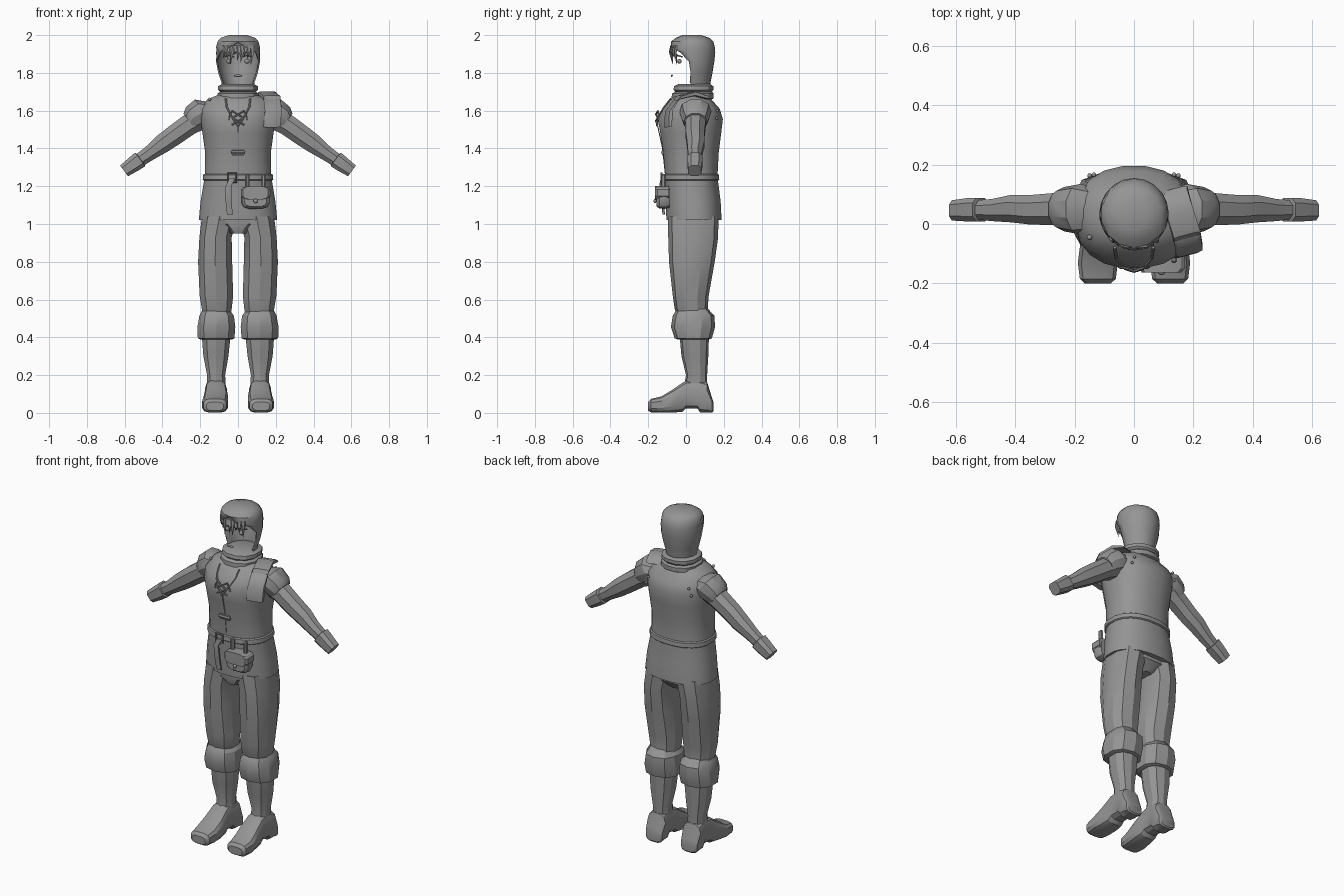
import bpy, bmesh, math
from mathutils import Vector

if "Cube" in bpy.data.objects:
    bpy.data.objects.remove(bpy.data.objects["Cube"])

grey = bpy.data.materials.new("plain grey")
grey.use_nodes = True
COLOUR = (0.3, 0.3, 0.3, 1)
grey.diffuse_color = COLOUR
grey.node_tree.nodes["Principled BSDF"].inputs["Base Color"].default_value = COLOUR


def finish(name, bm, angle=30):
    mesh = bpy.data.meshes.new(name)
    bm.to_mesh(mesh)
    bm.free()
    mesh.materials.append(grey)
    ob = bpy.data.objects.new(name, mesh)
    bpy.context.collection.objects.link(ob)
    smooth(ob, angle)
    return ob


def smooth(ob, angle=30):
    bpy.ops.object.select_all(action='DESELECT')
    ob.select_set(True)
    bpy.context.view_layer.objects.active = ob
    bpy.ops.object.shade_smooth_by_angle(angle=math.radians(angle))


def ring(c, u, v, n=8, p=2.0, turn=0.5):
    """Rounded section about c with half axes u and v."""
    c, u, v = Vector(c), Vector(u), Vector(v)
    pts = []
    for i in range(n):
        a = 2 * math.pi * (i + turn) / n
        co, si = math.cos(a), math.sin(a)
        pts.append(c + u * math.copysign(abs(co) ** (2 / p), co)
                   + v * math.copysign(abs(si) ** (2 / p), si))
    return pts


def loft(name, rings, angle=30, closed=True):
    bm = bmesh.new()
    rows = [[bm.verts.new(q) for q in r] for r in rings]
    n = len(rows[0])
    for a, b in zip(rows, rows[1:]):
        for i in range(n if closed else n - 1):
            j = (i + 1) % n
            bm.faces.new((a[i], a[j], b[j], b[i]))
    if closed:
        bm.faces.new(rows[0])
        bm.faces.new(rows[-1])
    else:
        bmesh.ops.remove_doubles(bm, verts=bm.verts, dist=0.0005)
    bmesh.ops.recalc_face_normals(bm, faces=bm.faces)
    return finish(name, bm, angle)


def upright(name, rows, n=8, p=2.4, angle=30, turn=0.5):
    """Rows are (z, x0, x1, y0, y1)."""
    return loft(name, [ring(((x0 + x1) / 2, (y0 + y1) / 2, z), ((x1 - x0) / 2, 0, 0),
                            (0, (y1 - y0) / 2, 0), n, p, turn)
                       for z, x0, x1, y0, y1 in rows], angle)


def box(name, centre, size, bevel=0.006):
    bm = bmesh.new()
    bmesh.ops.create_cube(bm, size=1)
    bmesh.ops.scale(bm, vec=size, verts=bm.verts)
    bmesh.ops.translate(bm, vec=centre, verts=bm.verts)
    if bevel:
        bmesh.ops.bevel(bm, geom=bm.edges[:], offset=bevel, segments=1, affect='EDGES')
    return finish(name, bm)


def ball(name, centre, size):
    bm = bmesh.new()
    bmesh.ops.create_uvsphere(bm, u_segments=10, v_segments=6, radius=1)
    bmesh.ops.scale(bm, vec=size, verts=bm.verts)
    bmesh.ops.translate(bm, vec=centre, verts=bm.verts)
    return finish(name, bm, 60)


def tube(name, pts, r, loop=False):
    cu = bpy.data.curves.new(name, 'CURVE')
    cu.dimensions, cu.bevel_depth, cu.bevel_resolution = '3D', r, 1
    cu.use_fill_caps = True
    sp = cu.splines.new('POLY')
    sp.points.add(len(pts) - 1)
    for q, co in zip(sp.points, pts):
        q.co = (*co, 1)
    sp.use_cyclic_u = loop
    cu.materials.append(grey)
    ob = bpy.data.objects.new(name, cu)
    bpy.context.collection.objects.link(ob)
    bpy.ops.object.select_all(action='DESELECT')
    ob.select_set(True)
    bpy.context.view_layer.objects.active = ob
    bpy.ops.object.convert(target='MESH')
    smooth(bpy.context.view_layer.objects.active, 50)


def even(rows):
    return [(z, -h, h, y0, y1) for z, h, y0, y1 in rows]


# Tunic, belt, scarf and trouser seat
upright("tunic", even([(1.02, .21, -.105, .19), (1.12, .2, -.11, .185), (1.25, .178, -.112, .168),
                       (1.38, .176, -.122, .175), (1.48, .19, -.138, .188), (1.555, .2, -.15, .197),
                       (1.61, .2, -.125, .18), (1.66, .165, -.085, .135), (1.69, .09, -.05, .12)]),
        n=20, p=2.3, angle=40)
upright("belt", even([(1.23, .183, -.117, .172), (1.235, .189, -.123, .178),
                      (1.26, .187, -.121, .176), (1.265, .18, -.115, .17)]), n=20, p=2.3)
upright("scarf", even([(1.655, .09, -.06, .13), (1.665, .112, -.08, .15), (1.69, .112, -.078, .15),
                       (1.70, .098, -.06, .14), (1.71, .11, -.07, .148), (1.73, .108, -.066, .148),
                       (1.74, .088, -.045, .13)]), n=12, p=2.2)
upright("trouser_seat", even([(.95, .05, -.07, .12), (1.0, .17, -.09, .165),
                              (1.1, .18, -.09, .16)]), n=12)

# Hood: open at the face, closing into a brim at the crown (z, half width, y0, y1, arc start)
hood = []
for z, h, y0, y1, start in [(1.69, .08, -.02, .125, 0), (1.75, .088, -.07, .13, -.1),
                            (1.80, .105, -.08, .14, -.05), (1.86, .117, -.085, .15, -.15),
                            (1.91, .117, -.085, .155, -.6), (1.935, .116, -.087, .153, -1.2),
                            (1.965, .112, -.08, .145, -math.pi / 2),
                            (1.985, .095, -.055, .125, -math.pi / 2),
                            (2.0, .05, -.02, .08, -math.pi / 2),
                            (2.0, .0, .03, .03, -math.pi / 2)]:
    arc = []
    for i in range(15):
        a = start + (math.pi - 2 * start) * i / 14
        arc.append((h * math.cos(a), (y0 + y1) / 2 + (y1 - y0) / 2 * math.sin(a), z))
    hood.append(arc)
hood_ob = loft("hood", hood, 35, closed=False)
rim = hood_ob.modifiers.new("cloth thickness", 'SOLIDIFY')
rim.thickness, rim.offset = .008, -1

# Face details inside the hood opening
for i in range(9):
    x = -.072 + .018 * i
    y = -.075 + 5 * x * x
    tip = 1.885 - .02 * (i % 3) + .01 * (i % 2)
    loft("hair_lock", [ring((x, y, 1.945), (.014, 0, 0), (0, .009, 0), 5),
                       ring((x + .004, y - .008, 1.91), (.011, 0, 0), (0, .008, 0), 5),
                       ring((x - .004, y, tip), (.001, 0, 0), (0, .001, 0), 5)])
for s in (1, -1):
    ball("eye", (s * .048, -.035, 1.862), (.015, .012, .013))
    tube("eyebrow", [(s * .02, -.05, 1.884), (s * .05, -.045, 1.893), (s * .078, -.02, 1.885)], .004)
ball("mouth", (0, -.075, 1.785), (.025, .005, .006))

# Arms, shoulder caps, cuffs
for s, side in ((1, "left"), (-1, "right")):
    def limb(name, rows, n=8, p=2.2):
        # Rows are (x, z, half height, half depth, y)
        loft(side + name, [ring((s * x, y, z), (s * hz * .6, 0, hz * .8), (0, hy, 0), n, p)
                           for x, z, hz, hy, y in rows])
    limb("_shoulder_cap", [(.12, 1.6, .06, .075, .045), (.18, 1.594, .085, .085, .05),
                           (.235, 1.563, .072, .075, .05), (.255, 1.54, .058, .062, .05)], 10)
    limb("_sleeve", [(.18, 1.57, .07, .065, .05), (.26, 1.525, .06, .058, .05),
                     (.34, 1.468, .058, .053, .048), (.40, 1.425, .054, .05, .052),
                     (.47, 1.373, .042, .04, .047), (.54, 1.325, .037, .033, .048)])
    limb("_cuff", [(.515, 1.345, .03, .03, .048), (.518, 1.342, .047, .042, .048),
                   (.545, 1.322, .045, .042, .048), (.603, 1.281, .037, .036, .046)], 8, 3)
    for x, y, z in ((.135, .166, 1.6), (.15, .163, 1.56)):
        ball("stud", (s * x, y, z), (.008, .008, .008))
    ball("shoulder_stud", (s * .15, -.045, 1.66), (.009, .009, .009))

    # Trousers, knee bands and boots
    def leg(name, rows, n=10, p=2.4):
        rows = [(z, min(s * a, s * b), max(s * a, s * b), y0, y1) for z, a, b, y0, y1 in rows]
        upright(side + name, rows, n, p, 28)
    leg("_trouser_leg", [(.5, .04, .19, -.04, .12), (.55, .03, .195, -.06, .115),
                         (.62, .022, .207, -.07, .12), (.8, .027, .215, -.09, .152),
                         (.93, .03, .208, -.094, .17), (1.04, .0, .195, -.095, .172)])
    leg("_knee_band", [(.388, .03, .2, -.04, .12), (.395, .015, .217, -.06, .137),
                       (.455, .01, .219, -.08, .154), (.515, .018, .208, -.07, .15),
                       (.53, .03, .2, -.06, .135), (.56, .05, .185, -.045, .11)])
    leg("_boot_shaft", [(.14, .063, .167, -.01, .112), (.2, .066, .166, 0, .112),
                        (.3, .048, .186, -.024, .118), (.42, .035, .196, -.035, .122)])
    foot = []
    for y, h, z0, z1 in [(-.2, .045, .012, .058), (-.185, .062, .002, .075), (-.13, .069, 0, .088),
                         (-.07, .066, 0, .125), (-.02, .06, .004, .16), (.0, .058, .022, .172),
                         (.06, .057, .022, .178), (.075, .06, 0, .176), (.112, .06, 0, .165),
                         (.138, .055, 0, .08), (.145, .045, .008, .06)]:
        foot.append(ring((s * (.117 + .01 * (y < -.1) * .5), y, (z0 + z1) / 2),
                         (h, 0, 0), (0, 0, (z1 - z0) / 2), 12, 3.2))
    loft(side + "_boot_foot", foot)

# Draped flap over the left shoulder
loft("shoulder_flap", [ring(c, (.046, .012, 0), t, 8, 5) for c, t in (
    ((.18, -.095, 1.515), (0, .012, .003)), ((.187, -.09, 1.6), (0, .014, .005)),
    ((.18, -.045, 1.668), (0, .01, .012)), ((.155, .04, 1.69), (0, .002, .013)),
    ((.135, .11, 1.67), (0, -.01, .012)))], 40)

# Chest opening, lacing and toggle
for z in (1.525, 1.56):
    for s in (1, -1):
        tube("lace", [(-s * .032, -.15, z), (0, -.16, z + .02), (s * .032, -.148, z + .04)], .005)
for s in (1, -1):
    tube("neck_edge", [(0, -.155, 1.52), (s * .035, -.147, 1.57), (s * .06, -.115, 1.62),
                       (s * .065, -.08, 1.665)], .005)
    tube("lace_end", [(s * .03, -.148, 1.6), (s * .045, -.148, 1.575), (s * .05, -.146, 1.55)], .004)
tube("toggle", [(-.036, -.124, 1.378), (.036, -.124, 1.378)], .009)
tube("toggle_loop", [(-.03, -.124, 1.39), (.03, -.124, 1.39), (.03, -.124, 1.366),
                     (-.03, -.124, 1.366)], .004, True)
tube("front_seam", [(0, -.11, 1.27), (0, -.124, 1.4), (0, -.15, 1.52)], .003)

# Belt buckle and hanging strap
tube("belt_buckle", [(-.055, -.13, 1.27), (-.01, -.13, 1.27), (-.01, -.13, 1.222),
                     (-.055, -.13, 1.222)], .006, True)
loft("belt_strap", [ring((x, y, z), (.016, 0, 0), (0, .007, 0), 8, 4) for x, y, z in (
    (-.03, -.128, 1.24), (-.05, -.135, 1.2), (-.05, -.125, 1.12), (-.043, -.118, 1.05))])

# Belt pouch
pouch = [(-.088, .066), (-.11, .076), (-.14, .074), (-.155, .06)]
loft("pouch", [ring((.093, y, 1.138), (h, 0, 0), (0, 0, h * .78), 12, 3.5) for y, h in pouch])
loft("pouch_flap", [ring((.093, y, 1.165), (h, 0, 0), (0, 0, .036), 12, 3.5)
                    for y, h in ((-.09, .078), (-.15, .08), (-.163, .068))])
ball("pouch_button", (.093, -.164, 1.122), (.012, .008, .012))
for x in (.05, .135):
    box("pouch_loop", (x, -.12, 1.225), (.02, .024, .08))
